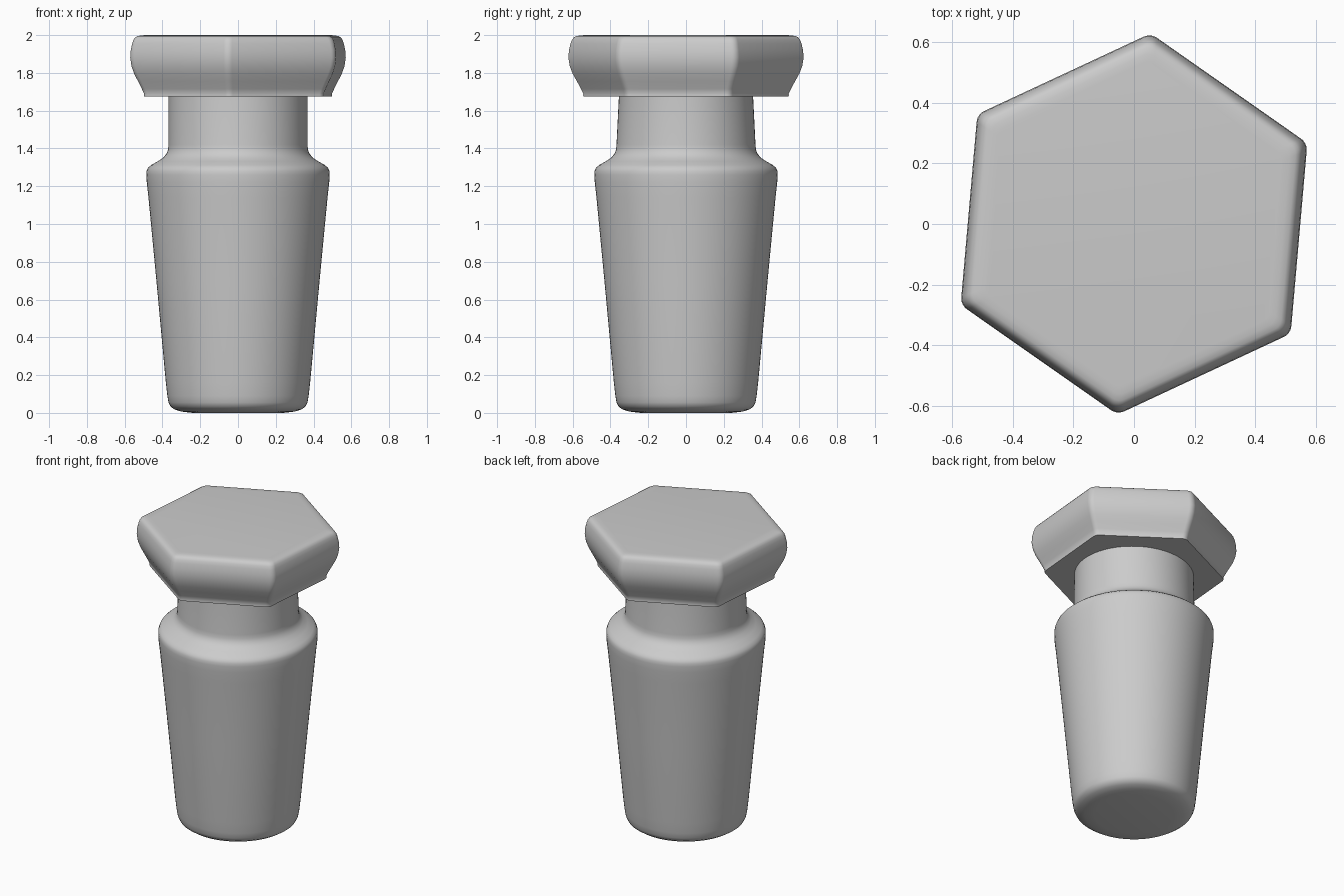
import bpy, bmesh
from math import sin, cos, pi, radians

if "Cube" in bpy.data.objects:
    bpy.data.objects.remove(bpy.data.objects["Cube"])


def loft(name, rings, angle):
    """Skin a stack of equal-length rings and cap both ends."""
    bm = bmesh.new()
    loops = [[bm.verts.new(p) for p in ring] for ring in rings]
    n = len(loops[0])
    for a, b in zip(loops, loops[1:]):
        for i in range(n):
            j = (i + 1) % n
            bm.faces.new((a[i], a[j], b[j], b[i]))
    bm.faces.new(loops[0][::-1])
    bm.faces.new(loops[-1])
    bmesh.ops.recalc_face_normals(bm, faces=bm.faces[:])
    mesh = bpy.data.meshes.new(name)
    bm.to_mesh(mesh)
    bm.free()
    obj = bpy.data.objects.new(name, mesh)
    bpy.context.collection.objects.link(obj)
    bpy.ops.object.select_all(action='DESELECT')
    obj.select_set(True)
    bpy.context.view_layer.objects.active = obj
    bpy.ops.object.shade_smooth_by_angle(angle=radians(angle))
    return obj


# Tapered body with shoulder and neck: (x radius, y radius, z)
body = [(.24, .24, 0), (.30, .30, .007), (.335, .335, .018), (.358, .358, .034),
        (.368, .368, .055), (.374, .374, .09), (.382, .382, .16), (.432, .432, .70),
        (.474, .474, 1.14), (.483, .483, 1.22), (.485, .485, 1.26), (.484, .484, 1.28),
        (.477, .477, 1.297), (.460, .460, 1.312), (.425, .425, 1.332),
        (.395, .395, 1.352), (.378, .378, 1.373), (.370, .370, 1.395),
        (.368, .368, 1.42), (.368, .356, 1.66), (.368, .355, 1.70)]
N = 96
loft("stopper_body",
     [[(rx * cos(2 * pi * i / N), ry * sin(2 * pi * i / N), z) for i in range(N)]
      for rx, ry, z in body], 50)

# Rounded hexagon outline for the head
R, FILLET, TURN, STEPS = .632, .045, radians(25), 6
outline = []
for k in range(6):
    mid = TURN + k * pi / 3
    d = R - FILLET / cos(pi / 6)
    for s in range(STEPS + 1):
        a = mid - pi / 6 + s / STEPS * pi / 3
        outline.append((d * cos(mid) + FILLET * cos(a), d * sin(mid) + FILLET * sin(a)))

# Bulging head: (outline scale, z)
head = [(.84, 1.675), (.872, 1.675), (.874, 1.683), (.872, 1.69), (.892, 1.715),
        (.927, 1.755), (.963, 1.795), (.988, 1.835), (1, 1.88), (.995, 1.92),
        (.982, 1.955), (.970, 1.975), (.955, 1.987), (.935, 1.994), (.90, 1.998), (.86, 2)]
loft("stopper_head", [[(x * s, y * s, z) for x, y in outline] for s, z in head], 50)
